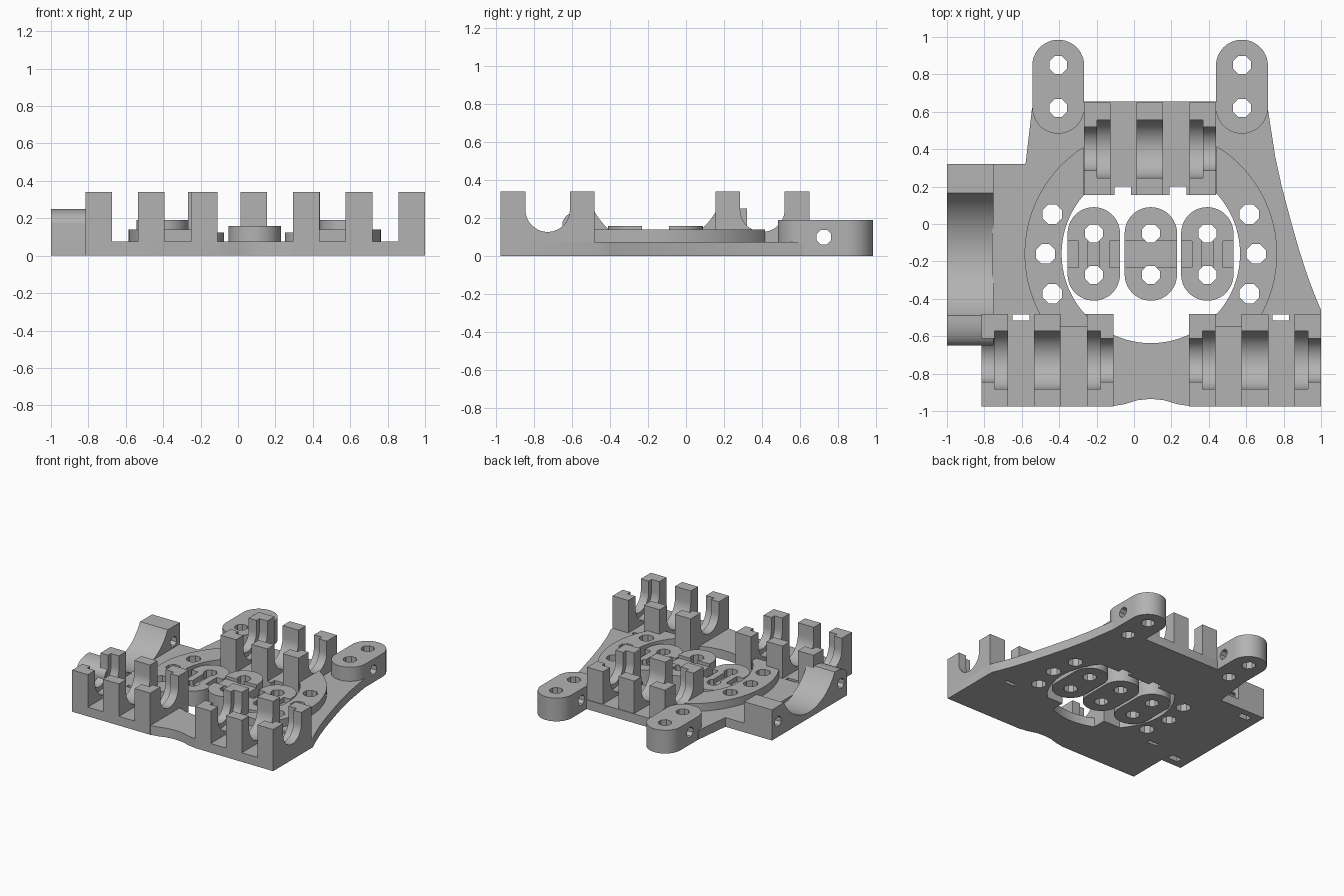
import bpy, bmesh, math

cube = bpy.data.objects.get("Cube")
if cube:
    bpy.data.objects.remove(cube, do_unlink=True)

grey = bpy.data.materials.new("plain grey")
grey.use_nodes = True
COLOUR = (0.45, 0.45, 0.45, 1)
grey.diffuse_color = COLOUR
grey.node_tree.nodes["Principled BSDF"].inputs["Base Color"].default_value = COLOUR


def prism(name, pts, lo, hi, axis="z"):
    """Extrude an outline along z, or a (y, z) profile along x."""
    bm = bmesh.new()
    place = (lambda a, b, h: (a, b, h)) if axis == "z" else (lambda a, b, h: (h, a, b))
    bottom = [bm.verts.new(place(a, b, lo)) for a, b in pts]
    top = [bm.verts.new(place(a, b, hi)) for a, b in pts]
    bm.faces.new(bottom[::-1])
    bm.faces.new(top)
    for i in range(len(pts)):
        j = (i + 1) % len(pts)
        bm.faces.new((bottom[i], bottom[j], top[j], top[i]))
    bmesh.ops.recalc_face_normals(bm, faces=bm.faces)
    mesh = bpy.data.meshes.new(name)
    bm.to_mesh(mesh)
    bm.free()
    mesh.materials.append(grey)
    obj = bpy.data.objects.new(name, mesh)
    bpy.context.collection.objects.link(obj)
    return obj


def arc(cx, cy, r, a0, a1, n):
    return [(cx + r * math.cos(math.radians(a0 + (a1 - a0) * i / n)),
             cy + r * math.sin(math.radians(a0 + (a1 - a0) * i / n))) for i in range(n + 1)]


def circle(cx, cy, r, n):
    return arc(cx, cy, r, 180 / n, 360 + 180 / n, n)[:-1]


def box(name, x0, x1, y0, y1, z0, z1):
    return prism(name, [(x0, y0), (x1, y0), (x1, y1), (x0, y1)], z0, z1)


def stadium(cx, y0, y1, r):
    return arc(cx, y1 - r, r, 0, 180, 24) + arc(cx, y0 + r, r, 180, 360, 24)


def hole(x, y, r=0.052):
    return prism("hole_cutter", circle(x, y, r, 8), -0.1, 0.6)


def cross_hole(y, z, x0, x1, r=0.042):
    return prism("cross_cutter", circle(y, z, r, 8), x0, x1, "x")


def cut(obj, cutters):
    """Subtract the cutters, bake the result and drop the helpers."""
    for c in cutters:
        c.hide_render = True
        m = obj.modifiers.new("cut", "BOOLEAN")
        m.operation, m.solver, m.object = "DIFFERENCE", "EXACT", c
    bpy.context.view_layer.update()
    graph = bpy.context.evaluated_depsgraph_get()
    mesh = bpy.data.meshes.new_from_object(obj.evaluated_get(graph))
    obj.modifiers.clear()
    obj.data = mesh
    for c in cutters:
        bpy.data.objects.remove(c, do_unlink=True)


CX, CY = 0.09, -0.16
FLOOR, TOP = 0.075, 0.34
TABS = (-0.405, 0.577)
RING_HOLES = [(CX + s * dx, CY + dy) for s in (-1, 1)
              for dx, dy in ((0.527, 0.212), (0.563, 0), (0.527, -0.212))]


def ring_holes():
    return [hole(x, y, 0.056) for x, y in RING_HOLES]


def tab_holes(x):
    return [hole(x, 0.62), hole(x, 0.85)]


def tie_slots():
    return [box("slot_cutter", x - 0.045, x + 0.045, -0.515, -0.485, -0.1, 0.6)
            for x in (-0.605, 0.785)]


# Base plate with the large round opening
outline = [(-0.81, -0.975), (-0.12, -0.975), (-0.05, -0.963), (0.02, -0.942), (0.09, -0.935),
           (0.16, -0.942), (0.23, -0.963), (0.29, -0.972), (1, -0.972), (1, -0.46),
           (0.97, -0.39), (0.925, -0.27), (0.88, -0.13), (0.835, 0.03), (0.79, 0.2),
           (0.755, 0.36), (0.715, 0.62), (0.44, 0.655), (-0.27, 0.655), (-0.545, 0.62),
           (-0.58, 0.32), (-0.76, 0.32), (-0.76, -0.65), (-0.81, -0.65)]
plate = prism("base_plate", outline, 0, FLOOR)
cut(plate, [prism("opening_cutter", circle(CX, CY, 0.477, 96), -0.1, 0.6)]
    + ring_holes() + tie_slots() + tab_holes(TABS[0]) + tab_holes(TABS[1]))

# Raised bolt ring around the opening
ring = prism("bolt_ring", circle(CX, CY, 0.675, 96), 0.06, 0.14)
cut(ring, [prism("opening_cutter", circle(CX, CY, 0.477, 96), -0.1, 0.6),
           box("front_cutter", -1, 1, -1, -0.55, -0.1, 0.6),
           box("back_cutter", -0.27, 0.44, 0.16, 0.9, -0.1, 0.6)] + ring_holes())


# Bearing clamps: floor plus three U-shaped saddles with narrower end lips
def saddle(name, x0, x1, yc, r):
    zc = 0.245
    y0, y1 = yc - 0.247, yc + 0.247
    pts = [(y0, 0.01), (y1, 0.01), (y1, TOP), (yc + r, TOP)]
    pts += arc(yc, zc, r, 0, -180, 28) + [(yc - r, TOP), (y0, TOP)]
    prism(name, pts, x0, x1, "x")


def clamp(name, x0, yc, cutters):
    x1 = x0 + 0.705
    floor = box(name + "_floor", x0, x1, yc - 0.247, yc + 0.247, 0, FLOOR)
    cut(floor, cutters)
    wide, narrow = 0.155, 0.117
    saddle(name + "_right_lip", x0, x0 + 0.07, yc, narrow)
    saddle(name + "_right_saddle", x0 + 0.07, x0 + 0.142, yc, wide)
    saddle(name + "_middle_saddle", x0 + 0.28, x0 + 0.423, yc, wide)
    saddle(name + "_left_saddle", x1 - 0.142, x1 - 0.07, yc, wide)
    saddle(name + "_left_lip", x1 - 0.07, x1, yc, narrow)


clamp("front_right_clamp", -0.815, -0.728, tie_slots())
clamp("front_left_clamp", 0.295, -0.728, tie_slots())
clamp("back_clamp", -0.267, 0.402,
      [box("notch_cutter", x - 0.045, x + 0.045, 0.1, 0.2, -0.1, 0.6) for x in (-0.06, 0.235)])

# Rear mounting tabs
for side, x in zip(("right", "left"), TABS):
    tab = prism(side + "_mounting_tab", stadium(x, 0.483, 0.985, 0.139), 0, 0.19)
    cut(tab, tab_holes(x) + [cross_hole(0.725, 0.1, x - 0.3, x + 0.3)])

# Side cradle with a concave bed and a rounded front end
bed = math.degrees(math.asin(0.3275 / 0.367))
profile = [(-0.65, 0), (0.32, 0), (0.32, 0.25)]
profile += arc(-0.1625, 0.416, 0.367, -90 + bed, -90 - bed, 40)
profile += [(-0.51 + 0.14 * math.cos(t), 0.17 + 0.08 * math.sin(t))
            for t in (math.pi / 2 * (1 + i / 12) for i in range(13))]
cradle = prism("side_cradle", profile, -1, -0.75, "x")
cut(cradle, [cross_hole(y, 0.125, -1.2, -0.6) for y in (0.24, -0.57)]
    + [box("nut_cutter", -0.92, -0.83, y - 0.025, y + 0.025, -0.1, 0.14)
       for y in (0.24, -0.57)])

# Loose belt links in the opening
for name, x, height in (("right_link", -0.215, 0.125), ("middle_link", CX, 0.16),
                        ("left_link", 0.392, 0.125)):
    link = prism(name, stadium(x, -0.41, 0.09, 0.14), 0, height)
    cuts = [hole(x, -0.05), hole(x, -0.272)]
    if name == "middle_link":
        cuts.append(box("channel_cutter", x - 0.3, x + 0.3, -0.232, -0.09, 0.135, 0.5))
    else:
        for s in (-1, 1):
            cuts.append(box("pocket_cutter", x + s * 0.113 - 0.028, x + s * 0.113 + 0.03,
                            -0.232, -0.09, 0.085, 0.5))
        cuts.append(box("pocket_cutter", x - 0.03, x + 0.03, -0.232, -0.09, 0.085, 0.5))
    cut(link, cuts)

# Smooth the curved walls, keep edges sharp
for obj in bpy.context.scene.objects:
    obj.select_set(obj.type == "MESH")
    if obj.type == "MESH":
        bpy.context.view_layer.objects.active = obj
bpy.ops.object.shade_smooth_by_angle(angle=math.radians(30))
